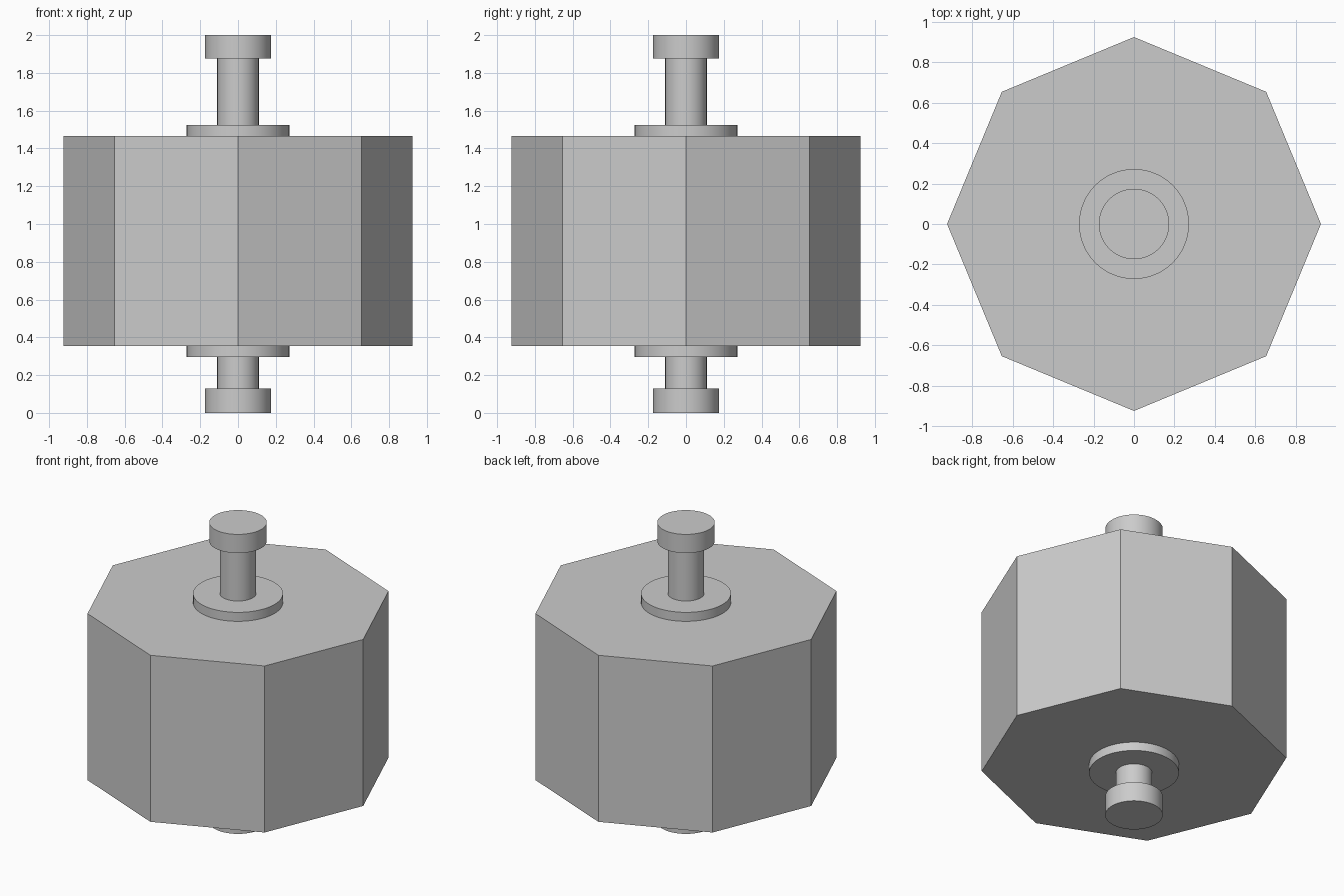
import bpy

if "Cube" in bpy.data.objects:
    bpy.data.objects.remove(bpy.data.objects["Cube"])


def cylinder(name, radius, z0, z1, sides=64, smooth=True):
    bpy.ops.mesh.primitive_cylinder_add(
        vertices=sides, radius=radius, depth=z1 - z0, location=(0, 0, (z0 + z1) / 2))
    obj = bpy.context.object
    obj.name = name
    if smooth:
        bpy.ops.object.shade_smooth_by_angle()
    return obj


# Octagonal drum, corners on the x and y axes
cylinder("octagonal_drum", 0.925, 0.353, 1.465, sides=8, smooth=False)

# Shafts, collars and end knobs below and above the drum
for side, knob, shaft, collar in (
    ("lower", (0.0, 0.13), (0.13, 0.295), (0.295, 0.353)),
    ("upper", (1.875, 2.0), (1.525, 1.875), (1.465, 1.525)),
):
    cylinder(side + "_knob", 0.174, *knob)
    cylinder(side + "_shaft", 0.11, *shaft)
    cylinder(side + "_collar", 0.272, *collar)
